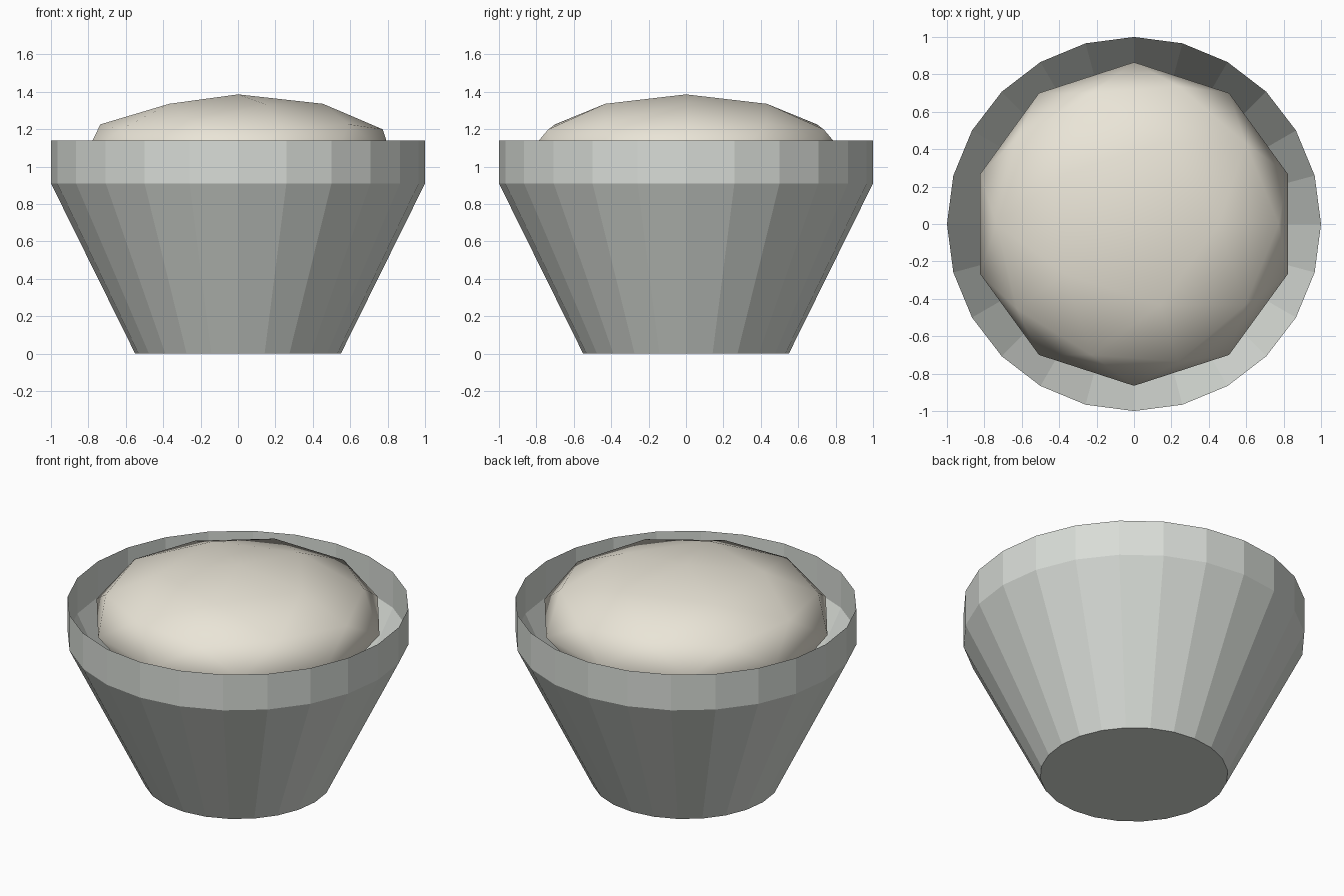
import bpy, bmesh
from math import sin, cos, tau

if "Cube" in bpy.data.objects:
    bpy.data.objects.remove(bpy.data.objects["Cube"])

SIDES = 24


def paint(obj, name, colour):
    mat = bpy.data.materials.new(name)
    mat.diffuse_color = (*colour, 1)
    mat.use_nodes = True
    mat.node_tree.nodes["Principled BSDF"].inputs["Base Color"].default_value = mat.diffuse_color
    obj.data.materials.append(mat)


# Open bowl: flat-faced single-sheet wall with an upright rim band and closed base
profile = [(0.55, 0.0), (1.0, 0.91), (1.0, 1.14)]  # radius, height
bm = bmesh.new()
rings = [[bm.verts.new((r * cos(tau * i / SIDES), r * sin(tau * i / SIDES), z))
          for i in range(SIDES)] for r, z in profile]
for low, high in zip(rings, rings[1:]):
    for i in range(SIDES):
        j = (i + 1) % SIDES
        bm.faces.new((low[i], low[j], high[j], high[i]))
bm.faces.new(rings[0][::-1])
mesh = bpy.data.meshes.new("bowl")
bm.to_mesh(mesh)
bm.free()
bowl = bpy.data.objects.new("bowl", mesh)
bpy.context.collection.objects.link(bowl)
paint(bowl, "bowl_grey", (0.69, 0.72, 0.68))

# Domed filling: smooth, flattened low-poly ball resting inside the bowl
bpy.ops.mesh.primitive_ico_sphere_add(subdivisions=2, radius=1, location=(0, 0, 1.048))
filling = bpy.context.object
filling.name = filling.data.name = "filling"
filling.scale = (0.865, 0.865, 0.338)
bpy.ops.object.transform_apply(location=False, rotation=False, scale=True)
bpy.ops.object.shade_smooth()
paint(filling, "filling_cream", (0.82, 0.78, 0.68))
